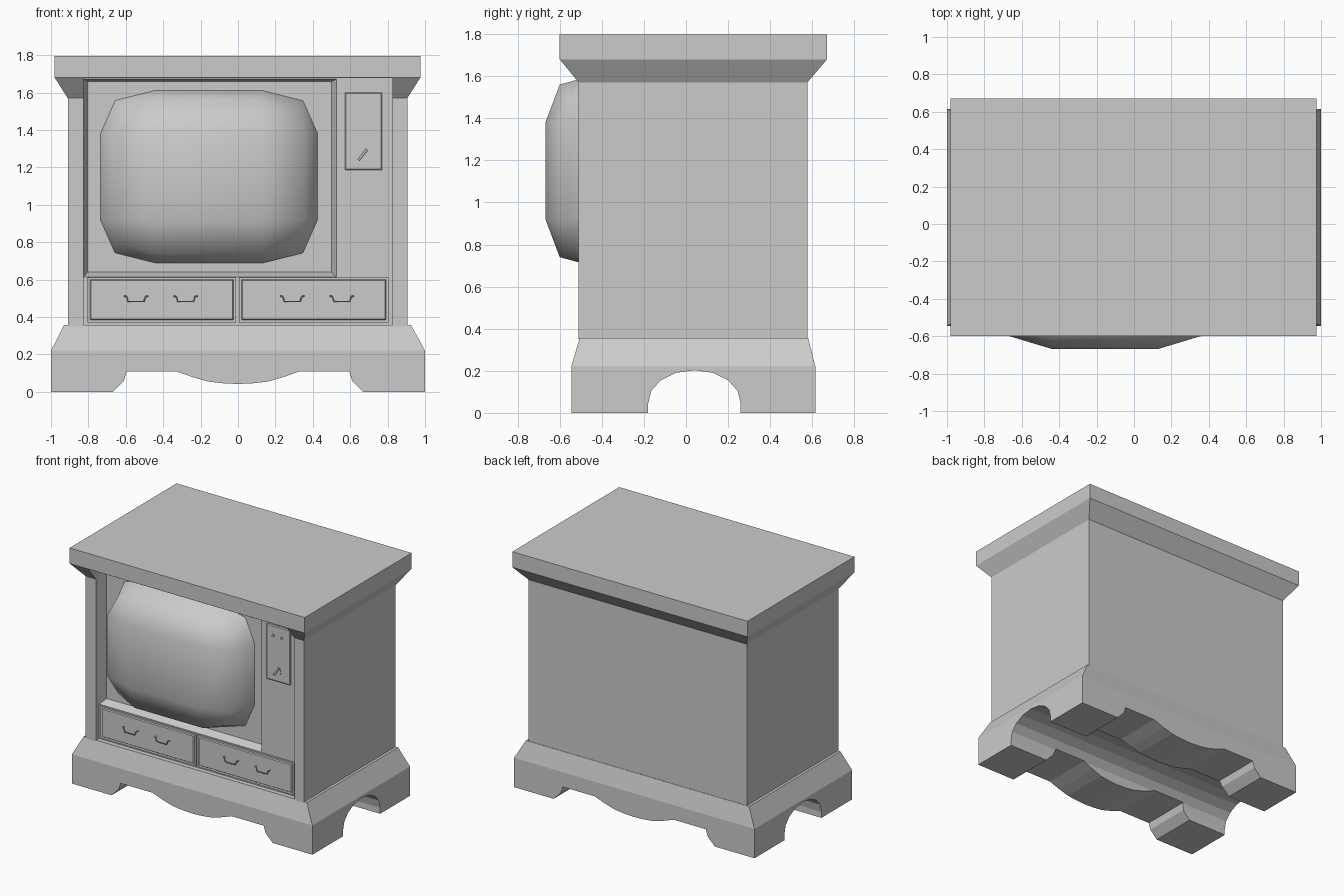
import bpy, bmesh, math

if "Cube" in bpy.data.objects:
    bpy.data.objects.remove(bpy.data.objects["Cube"])


def mesh_object(name, verts, faces):
    bm = bmesh.new()
    vs = [bm.verts.new(v) for v in verts]
    for f in faces:
        bm.faces.new([vs[i] for i in f])
    bmesh.ops.recalc_face_normals(bm, faces=bm.faces)
    me = bpy.data.meshes.new(name)
    bm.to_mesh(me)
    bm.free()
    ob = bpy.data.objects.new(name, me)
    bpy.context.collection.objects.link(ob)
    return ob


def loft(name, rings):
    """Closed solid through rings with equal point counts."""
    n = len(rings[0])
    verts = [p for r in rings for p in r]
    faces = [list(range(n)), [len(verts) - n + i for i in range(n)]]
    for k in range(len(rings) - 1):
        for i in range(n):
            j = (i + 1) % n
            faces.append([k * n + i, k * n + j, (k + 1) * n + j, (k + 1) * n + i])
    return mesh_object(name, verts, faces)


def rect_z(x0, x1, y0, y1, z):
    return [(x0, y0, z), (x1, y0, z), (x1, y1, z), (x0, y1, z)]


def rect_y(x0, x1, z0, z1, y):
    return [(x0, y, z0), (x1, y, z0), (x1, y, z1), (x0, y, z1)]


def cut(target, cutter):
    m = target.modifiers.new("cut", 'BOOLEAN')
    m.operation = 'DIFFERENCE'
    m.solver = 'EXACT'
    m.object = cutter
    bpy.context.view_layer.objects.active = target
    bpy.ops.object.modifier_apply(modifier=m.name)
    bpy.data.objects.remove(cutter)


def tube(name, points, radius):
    cu = bpy.data.curves.new(name, 'CURVE')
    cu.dimensions = '3D'
    cu.bevel_depth = radius
    cu.bevel_resolution = 1
    cu.use_fill_caps = True
    sp = cu.splines.new('POLY')
    sp.points.add(len(points) - 1)
    for p, co in zip(sp.points, points):
        p.co = (*co, 1)
    ob = bpy.data.objects.new(name, cu)
    bpy.context.collection.objects.link(ob)
    bpy.ops.object.select_all(action='DESELECT')
    ob.select_set(True)
    bpy.context.view_layer.objects.active = ob
    bpy.ops.object.convert(target='MESH')


# Plinth with chamfered top, scalloped front/back and arched sides
base = loft("base", [rect_z(-1, 1, -.545, .615, 0),
                     rect_z(-1, 1, -.545, .615, .22),
                     rect_z(-.93, .925, -.505, .58, .357)])
half = [(-.67, 0), (-.61, .06), (-.595, .11), (-.33, .11), (-.24, .078), (-.16, .055), (-.08, .046)]
scallop = [(-.67, -.1)] + half + [(0, .042)] + [(-x, z) for x, z in half[::-1]] + [(.67, -.1)]
cut(base, loft("scallop_cutter", [[(x, y, z) for x, z in scallop] for y in (-.8, .8)]))
half = [(-.22, -.1), (-.22, .045), (-.205, .105), (-.16, .155), (-.09, .19)]
arch = half + [(0, .203)] + [(-y, z) for y, z in half[::-1]]
cut(base, loft("arch_cutter", [[(x, y + .04, z) for y, z in arch] for x in (-1.2, 1.2)]))

# Cabinet: body, flared cornice and top slab in one loft
cabinet = loft("cabinet", [rect_z(-.91, .905, -.51, .577, .35),
                           rect_z(-.91, .905, -.51, .577, 1.57),
                           rect_z(-.98, .975, -.6, .67, 1.68),
                           rect_z(-.98, .975, -.6, .67, 1.797)])
# Shallow front opening, then the tapered screen recess
cut(cabinet, loft("opening_cutter", [rect_y(-.825, .825, .3, 1.679, y) for y in (-.8, -.47)]))
cut(cabinet, loft("recess_cutter", [rect_y(-.828, .53, .611, 1.674, -.48),
                                    rect_y(-.805, .5, .64, 1.66, -.41)]))

# Bulging picture tube: 4x4 cage plus a skirt running back into the recess
cx, cz = -.155, 1.15
grid, rim = [], []
for j in range(4):
    for i in range(4):
        sx, sz = (-1 if i < 2 else 1), (-1 if j < 2 else 1)
        ox, oz = i in (0, 3), j in (0, 3)
        if ox and oz:
            p, q = (.455, -.555, .362), (.505, -.4, .41)
        elif ox:
            p, q = (.51, -.6, .23), (.585, -.4, .23)
        elif oz:
            p, q = (.285, -.6, .41), (.285, -.4, .465)
        else:
            p = q = (.285, -.668, .23)
        grid.append((cx + sx * p[0], p[1], cz + sz * p[2]))
        rim.append((cx + sx * q[0], q[1], cz + sz * q[2]))
border = [0, 1, 2, 3, 7, 11, 15, 14, 13, 12, 8, 4]
faces = [[j * 4 + i, j * 4 + i + 1, j * 4 + i + 5, j * 4 + i + 4] for j in range(3) for i in range(3)]
for k in range(12):
    a, b = border[k], border[(k + 1) % 12]
    faces.append([a, b, 16 + (k + 1) % 12, 16 + k])
faces.append(list(range(16, 28)))
screen = mesh_object("screen", grid + [rim[i] for i in border], faces)
for f in screen.data.polygons:
    f.use_smooth = len(f.vertices) == 4

# Two drawer fronts with raised panels and bail handles
for side, x0, x1 in (("left", -.805, -.01), ("right", .005, .805)):
    loft(side + "_drawer", [rect_y(x0, x1, .37, .612, -.46),
                            rect_y(x0, x1, .37, .612, -.482),
                            rect_y(x0 + .015, x1 - .015, .385, .6, -.482),
                            rect_y(x0 + .02, x1 - .02, .39, .595, -.49)])
for k, hx in enumerate((-.545, -.28, .29, .555)):
    h = [(-.05, -.48, .512), (-.062, -.5, .512), (-.05, -.505, .508), (-.042, -.508, .483)]
    pts = h + [(-x, y, z) for x, y, z in h[::-1]]
    tube(f"drawer_handle_{k + 1}", [(hx + x, y, z) for x, y, z in pts], .004)

# Control plate with two knobs and a dial with a grip
loft("control_plate", [rect_y(.572, .77, 1.185, 1.6, -.46),
                       rect_y(.572, .77, 1.185, 1.6, -.477),
                       rect_y(.578, .764, 1.191, 1.594, -.482)])


def disc(name, x, z, r, depth):
    bpy.ops.mesh.primitive_cylinder_add(vertices=12, radius=r, depth=depth,
                                        location=(x, -.48 - depth / 2 + .002, z),
                                        rotation=(math.pi / 2, 0, 0))
    bpy.context.object.name = name


for k, x in enumerate((.632, .703)):
    disc(f"knob_{k + 1}", x, 1.525, .01, .012)
disc("channel_dial", .667, 1.318 - .05, .03, .008)
tube("dial_grip", [(.645, -.495, 1.24), (.69, -.495, 1.297)], .007)
